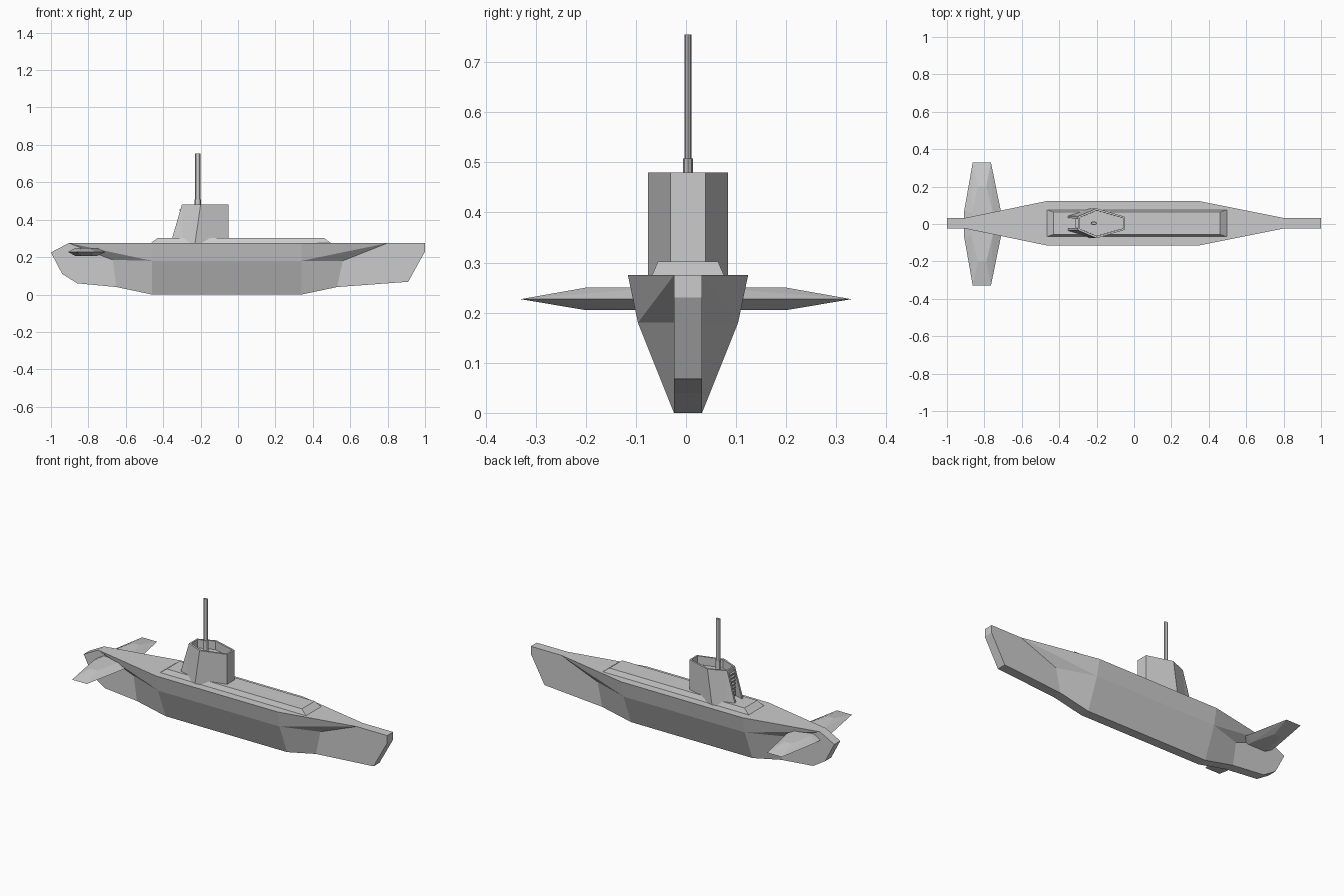
import bpy, bmesh
from mathutils import Vector

if "Cube" in bpy.data.objects:
    bpy.data.objects.remove(bpy.data.objects["Cube"])

CY = 0.004  # centreline of hull, sail and mast


def finish(name, bm):
    bmesh.ops.recalc_face_normals(bm, faces=bm.faces[:])
    me = bpy.data.meshes.new(name)
    bm.to_mesh(me)
    bm.free()
    ob = bpy.data.objects.new(name, me)
    bpy.context.collection.objects.link(ob)
    return ob


def hull_of(name, pts):
    """Convex solid around a few points."""
    bm = bmesh.new()
    for p in pts:
        bm.verts.new(p)
    bmesh.ops.convex_hull(bm, input=bm.verts[:])
    bmesh.ops.dissolve_limit(bm, angle_limit=0.002, verts=bm.verts[:], edges=bm.edges[:])
    return finish(name, bm)


def loft(bm, lower, upper):
    """Closed solid between two loops; returns the top face."""
    a = [bm.verts.new(p) for p in lower]
    b = [bm.verts.new(p) for p in upper]
    n = len(a)
    for i in range(n):
        j = (i + 1) % n
        bm.faces.new((a[i], a[j], b[j], b[i]))
    bm.faces.new(a[::-1])
    return bm.faces.new(b)


def box(name, x0, x1, y0, y1, z0, z1):
    return hull_of(name, [(x, y, z) for x in (x0, x1) for y in (y0, y1) for z in (z0, z1)])


# Hull: side points (x, half width, z) walked round the profile, then the bulge
W = 0.028
outline = [(-0.905, W, .275), (-1, W, .225), (-.94, W, .11), (-.86, W, .06), (-.65, W, .04),
           (-.46, W, 0), (.34, W, 0), (.53, W, .04), (.91, W, .068), (1, W, .23), (1, W, .275),
           (.8, W, .275), (.34, .12, .275), (-.46, .12, .275)]
knuckle = [(-.67, W, .185), (-.46, .1, .18), (.34, .1, .18), (.56, W, .18)]  # 14..17
side_faces = [(0, 1, 2, 3, 4, 14), (4, 5, 15, 14), (0, 14, 15), (0, 15, 13),
              (5, 6, 16, 15), (15, 16, 12, 13), (6, 7, 17, 16),
              (16, 17, 11), (16, 11, 12), (7, 8, 9, 10, 11, 17)]
bm = bmesh.new()
sides = []
for s in (1, -1):
    v = [bm.verts.new((x, CY + s * y, z)) for x, y, z in outline + knuckle]
    for f in side_faces:
        bm.faces.new([v[i] for i in f])
    sides.append(v)
L, R = sides
for i in range(11):  # stern, keel and stem strip
    if i < 10:
        bm.faces.new((L[i], L[i + 1], R[i + 1], R[i]))
for i, j in ((10, 11), (11, 12), (12, 13), (13, 0)):  # deck
    bm.faces.new((L[i], L[j], R[j], R[i]))
finish("hull", bm)

# Raised deck casing
hull_of("deck_casing",
        [(x, CY + s * .073, .272) for x in (-.47, .5) for s in (1, -1)] +
        [(x, CY + s * .06, .302) for x in (-.43, .46) for s in (1, -1)])


# Sail with a sunken bridge
def six(back, back_w, mid, z):
    half = [(-.05, .035), (mid, .08), (back, back_w)]
    return [(x, CY + y, z) for x, y in half] + [(x, CY - y, z) for x, y in half[::-1]]


bm = bmesh.new()
top = loft(bm, six(-.30, .058, -.23, .274), six(-.30, .037, -.20, .48))
bm.normal_update()
bmesh.ops.recalc_face_normals(bm, faces=bm.faces[:])
bmesh.ops.inset_region(bm, faces=[top], thickness=.012)
bmesh.ops.inset_region(bm, faces=[top], thickness=.0005, depth=-.05)
finish("sail", bm)

# Side plates running aft of the sail
for s, tag in ((1, "left"), (-1, "right")):
    tri = [(-.30, .037, .48), (-.30, .058, .274), (-.36, .04, .274)]
    hull_of("sail_plate_" + tag,
            [(x, CY + s * (y - d), z) for x, y, z in tri for d in (0, .012)])

# Ladder rungs on the back of the sail
for i in range(7):
    z = .315 + i * .022
    box("ladder_rung", -.312, -.298, CY - .026, CY + .026, z, z + .007)


# Periscope: flattened eight-sided tubes
def tube(name, rx, ry, z0, z1):
    bm = bmesh.new()
    bmesh.ops.create_cone(bm, cap_ends=True, segments=8, radius1=1, radius2=1, depth=1)
    bmesh.ops.scale(bm, vec=(rx, ry, z1 - z0), verts=bm.verts[:])
    bmesh.ops.translate(bm, vec=Vector((-.215, CY, (z0 + z1) / 2)), verts=bm.verts[:])
    finish(name, bm)


tube("periscope_base", .018, .01, .42, .508)
tube("periscope_mast", .014, .007, .5, .755)

# Stern planes: thick at the root, knife-edged round the outline
for s, tag in ((1, "left"), (-1, "right")):
    edge = [(-.908, 0, .227), (-.908, .07, .227), (-.862, .33, .227),
            (-.765, .33, .227), (-.712, .07, .227), (-.712, 0, .227)]
    flat = [(-.868, .0), (-.868, .06), (-.835, .2), (-.79, .2), (-.755, .06), (-.755, 0)]
    pts = edge + [(x, y, z) for x, y in flat for z in (.25, .205)]
    hull_of("stern_plane_" + tag, [(x, s * y, z) for x, y, z in pts])
